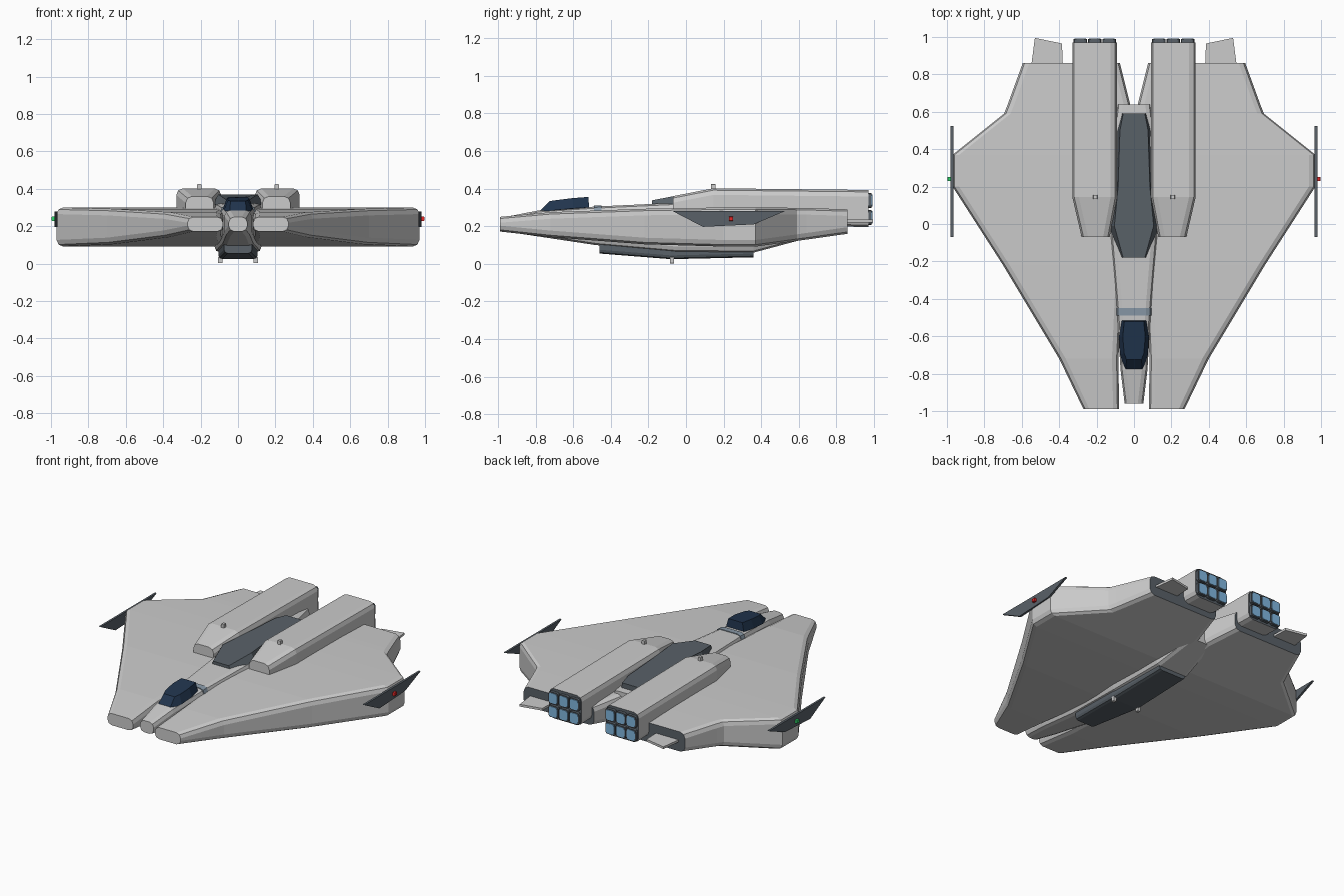
import bpy, bmesh, math

if "Cube" in bpy.data.objects:
    bpy.data.objects.remove(bpy.data.objects["Cube"])


def material(name, r, g, b):
    m = bpy.data.materials.new(name)
    m.diffuse_color = (r, g, b, 1)
    m.use_nodes = True
    m.node_tree.nodes["Principled BSDF"].inputs["Base Color"].default_value = m.diffuse_color
    return m


GREY = material("hull_grey", 0.8, 0.8, 0.8)
SLATE = material("slate", 0.10, 0.12, 0.14)
NAVY = material("navy_glass", 0.015, 0.035, 0.075)
BLUE = material("engine_glow", 0.22, 0.48, 0.75)
BAND = material("band_grey", 0.25, 0.32, 0.39)
RED = material("red_light", 0.8, 0.02, 0.02)
GREEN = material("green_light", 0.03, 0.7, 0.15)


def finish(name, bm, mats, mirror):
    bmesh.ops.recalc_face_normals(bm, faces=bm.faces)
    if len(mats) > 1:  # second material marks the rear end face
        for f in bm.faces:
            f.material_index = int(f.normal.y > 0.95)
    me = bpy.data.meshes.new(name)
    bm.to_mesh(me)
    bm.free()
    for m in mats:
        me.materials.append(m)
    ob = bpy.data.objects.new(name, me)
    bpy.context.collection.objects.link(ob)
    if mirror:
        ob.modifiers.new("mirror", 'MIRROR').use_mirror_merge = False
    return ob


def loft(name, sections, c, mats=(GREY,), mirror=False, seg=2):
    """Skin rounded rectangles (y, x0, x1, z0, z1) along y."""
    bm = bmesh.new()
    rings = []
    for y, x0, x1, z0, z1 in sections:
        r = min(c, 0.4 * (x1 - x0), 0.4 * (z1 - z0))
        ring = []
        corners = ((x1 - r, z1 - r), (x0 + r, z1 - r), (x0 + r, z0 + r), (x1 - r, z0 + r))
        for k, (cx, cz) in enumerate(corners):
            for s in range(seg + 1):
                a = math.pi / 2 * (k + s / seg)
                ring.append(bm.verts.new((cx + r * math.cos(a), y, cz + r * math.sin(a))))
        rings.append(ring)
    n = len(rings[0])
    for a, b in zip(rings, rings[1:]):
        for i in range(n):
            j = (i + 1) % n
            bm.faces.new((a[i], a[j], b[j], b[i]))
    bm.faces.new(rings[0])
    bm.faces.new(rings[-1])
    return finish(name, bm, mats, mirror)


def skin(name, bottom, top, mats=(GREY,), mirror=False):
    """Solid between two matching outlines."""
    bm = bmesh.new()
    a = [bm.verts.new(p) for p in bottom]
    b = [bm.verts.new(p) for p in top]
    bm.faces.new(a)
    bm.faces.new(b)
    for i in range(len(a)):
        j = (i + 1) % len(a)
        bm.faces.new((a[i], a[j], b[j], b[i]))
    return finish(name, bm, mats, mirror)


def both(half):
    """Close a right-hand outline with its left-hand reflection."""
    return half + [(-x, y, z) for x, y, z in reversed(half)]


def box(name, x, y, z, sx, sy, sz, mat, mirror=False):
    return loft(name, [(y - sy / 2, x - sx / 2, x + sx / 2, z - sz / 2, z + sz / 2),
                       (y + sy / 2, x - sx / 2, x + sx / 2, z - sz / 2, z + sz / 2)],
                0.002, (mat,), mirror, 1)


# Wing hulls, dark at the rear
loft("wing_hull", [(-0.99, 0.08, 0.27, 0.172, 0.25),
                   (-0.72, 0.083, 0.40, 0.142, 0.275),
                   (-0.22, 0.06, 0.70, 0.104, 0.293),
                   (0.20, 0.02, 0.97, 0.092, 0.30),
                   (0.37, 0.02, 0.97, 0.092, 0.30),
                   (0.59, 0.02, 0.695, 0.122, 0.298),
                   (0.64, 0.02, 0.675, 0.129, 0.297),
                   (0.86, 0.075, 0.595, 0.16, 0.29)], 0.035, (GREY, SLATE), True)

# Central fuselage
loft("fuselage", [(y, -w, w, a, b) for y, w, a, b in (
    (-0.96, 0.05, 0.172, 0.25), (-0.78, 0.072, 0.145, 0.285),
    (-0.48, 0.09, 0.10, 0.305), (-0.05, 0.125, 0.062, 0.325),
    (0.36, 0.125, 0.06, 0.325), (0.64, 0.09, 0.135, 0.315))], 0.03)
loft("collar_band", [(y, -0.094, 0.094, 0.20, z) for y, z in
                     ((-0.49, 0.309), (-0.45, 0.311))], 0.03, (BAND,))

# Belly keel
loft("keel", [(-0.46, -0.075, 0.075, 0.055, 0.12),
              (-0.08, -0.105, 0.105, 0.025, 0.11),
              (0.36, -0.10, 0.10, 0.035, 0.11)], 0.02, (SLATE,))

# Cockpit canopy
skin("canopy",
     both([(0.045, -0.785, 0.275), (0.075, -0.70, 0.285), (0.08, -0.60, 0.295), (0.065, -0.515, 0.30)]),
     both([(0.04, -0.725, 0.334), (0.053, -0.69, 0.339), (0.06, -0.60, 0.35), (0.052, -0.52, 0.356)]),
     (NAVY,))

# Dark spine between the engines
skin("spine_cover",
     both([(0.065, -0.18, 0.315), (0.137, -0.01, 0.315), (0.095, 0.20, 0.31), (0.09, 0.50, 0.305), (0.065, 0.59, 0.305)]),
     both([(0.058, -0.18, 0.338), (0.105, -0.01, 0.371), (0.085, 0.20, 0.371), (0.075, 0.50, 0.36), (0.058, 0.59, 0.35)]),
     (SLATE,))

# Engine housings with nozzle clusters
loft("engine_housing", [(-0.07, 0.13, 0.28, 0.25, 0.36),
                        (0.145, 0.09, 0.33, 0.22, 0.402),
                        (0.97, 0.09, 0.33, 0.195, 0.393)], 0.035, (GREY, SLATE), True)
for row in range(2):
    for col in range(3):
        x, z = 0.133 + col * 0.077, 0.247 + row * 0.09
        for name, r, h, y1, m in (("nozzle", 0.036, 0.039, 0.988, SLATE), ("nozzle_glow", 0.03, 0.033, 0.992, BLUE)):
            loft(f"{name}_{row}_{col}", [(0.955, x - r, x + r, z - h, z + h),
                                         (y1, x - r, x + r, z - h, z + h)], 0.014, (m,), True)

# Tail flaps
flap = [(0.38, 0.84), (0.55, 0.84), (0.53, 0.995), (0.385, 0.965)]
skin("tail_flap", [(x, y, 0.22) for x, y in flap], [(x, y, 0.235) for x, y in flap], (GREY,), True)

# Wingtip fins
fin = [(-0.07, 0.28), (0.525, 0.28), (0.36, 0.21), (0.09, 0.197)]
skin("wingtip_fin", [(0.966, y, z) for y, z in fin], [(0.98, y, z) for y, z in fin], (SLATE,), True)

# Marker lights
box("right_tip_light", 0.985, 0.24, 0.24, 0.022, 0.022, 0.022, RED)
box("left_tip_light", -0.985, 0.24, 0.24, 0.022, 0.022, 0.022, GREEN)
box("top_light", 0.207, 0.145, 0.41, 0.022, 0.022, 0.03, GREY, True)
box("belly_light", 0.095, -0.075, 0.02, 0.022, 0.022, 0.034, GREY, True)
